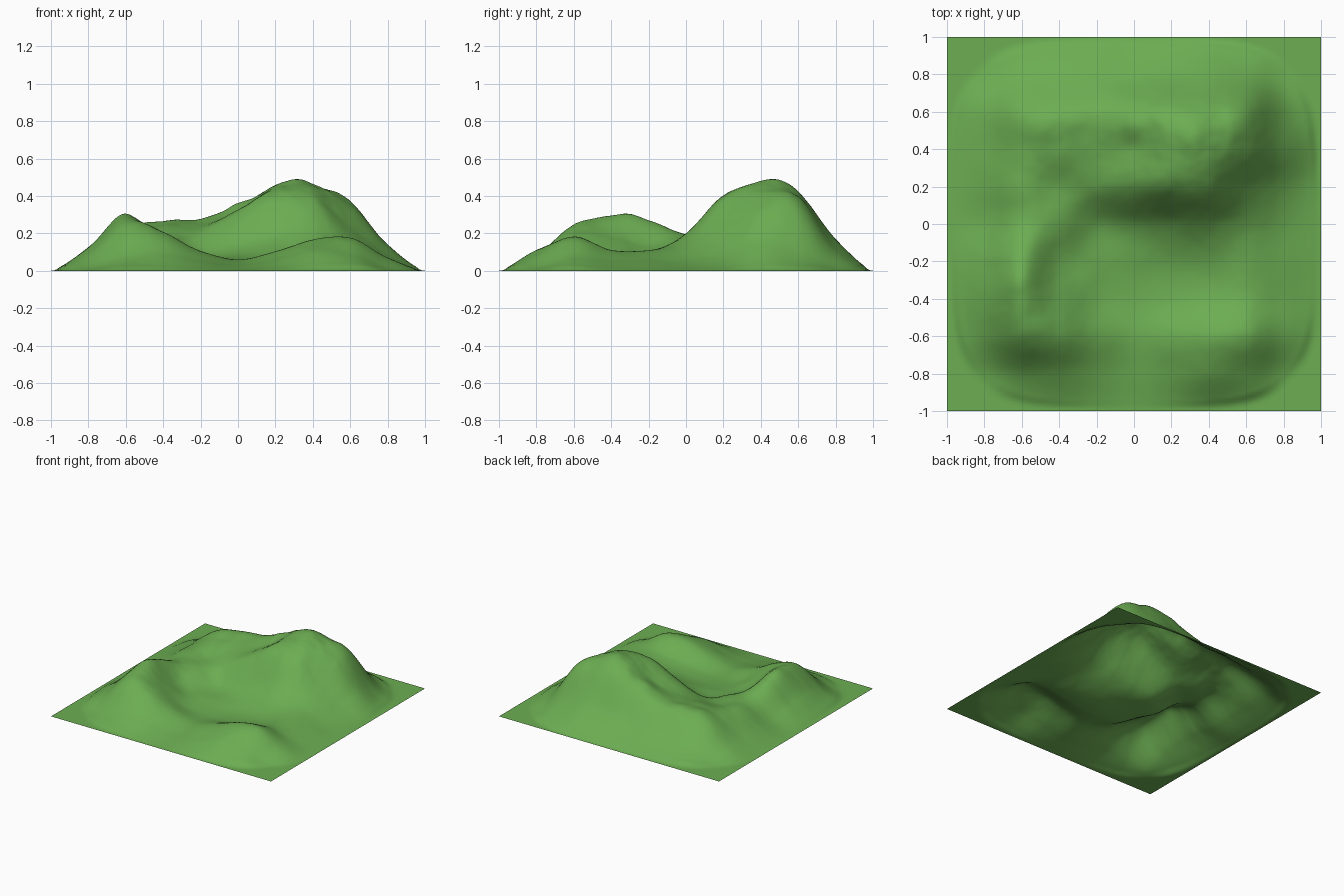
import bpy, bmesh, math
from mathutils import Vector, noise

if "Cube" in bpy.data.objects:
    bpy.data.objects.remove(bpy.data.objects["Cube"])

# Spot heights in hundredths: rows from back (y = 0.8) to front (y = -0.8),
# columns from x = -0.8 to x = 0.8, every 0.2 units; the rim is zero
SPOTS = [
    [1.0, 6.5, 10, 11.5, 12, 15, 17, 11, 1.5],
    [7, 20, 25, 27, 33.5, 41, 41, 34.5, 9],
    [8, 20, 24, 25.5, 32, 45, 45.5, 35, 14],
    [8, 19, 18, 21.5, 31, 39, 38.5, 23, 8],
    [6.5, 19, 17, 9, 12, 17, 20, 14, 5],
    [11, 27, 13, 7, 6, 7, 9.5, 11, 5],
    [12.5, 29, 18, 7, 4.5, 5.5, 8.5, 11, 5],
    [9, 24, 20.5, 10.5, 6, 10.5, 16.5, 17.5, 7],
    [1.0, 7, 8.5, 5, 3, 6, 11, 8.5, 1.0],
]
# Extra summits: x, y, height, radius
SUMMITS = [(0.31, 0.49, 0.022, 0.10), (-0.62, -0.30, 0.018, 0.08),
           (-0.50, 0.50, 0.012, 0.08), (0.0, 0.52, 0.012, 0.06)]


def spot(i, j):
    return SPOTS[j][i] / 100 if 0 <= i < 9 and 0 <= j < 9 else 0.0


def cubic(p, t):
    """Smooth curve through four evenly spaced values."""
    a, b, c, d = p
    return b + 0.5 * t * (c - a + t * (2*a - 5*b + 4*c - d + t * (3*(b - c) + d - a)))


def height(x, y):
    u, v = (x + 0.8) / 0.2, (0.8 - y) / 0.2
    i, j = math.floor(u), math.floor(v)
    rows = [cubic([spot(i + k, j + m) for k in range(-1, 3)], u - i)
            for m in range(-1, 3)]
    h = cubic(rows, v - j)
    for sx, sy, sh, r in SUMMITS:
        h += sh * math.exp(-((x - sx)**2 + (y - sy)**2) / r**2)
    # fine erosion, stronger on high ground
    h += 0.03 * h * noise.fractal(Vector((x * 5, y * 5, 3.7)), 1.0, 2.0, 3)
    # flat rounded-square rim
    d = math.sqrt(x**4 + y**4)
    return max(0.0, h) * min(1.0, max(0.0, (1 - d) * 12))


# Terrain sheet
bm = bmesh.new()
bmesh.ops.create_grid(bm, x_segments=127, y_segments=127, size=1)
for v in bm.verts:
    v.co.z = height(v.co.x, v.co.y)
for f in bm.faces:
    f.smooth = True
mesh = bpy.data.meshes.new("terrain")
bm.to_mesh(mesh)
bm.free()
terrain = bpy.data.objects.new("terrain", mesh)
bpy.context.collection.objects.link(terrain)

# Grass colour
grass = bpy.data.materials.new("grass green")
grass.diffuse_color = (0.15, 0.42, 0.085, 1)
grass.use_nodes = True
grass.node_tree.nodes["Principled BSDF"].inputs["Base Color"].default_value = grass.diffuse_color
mesh.materials.append(grass)
